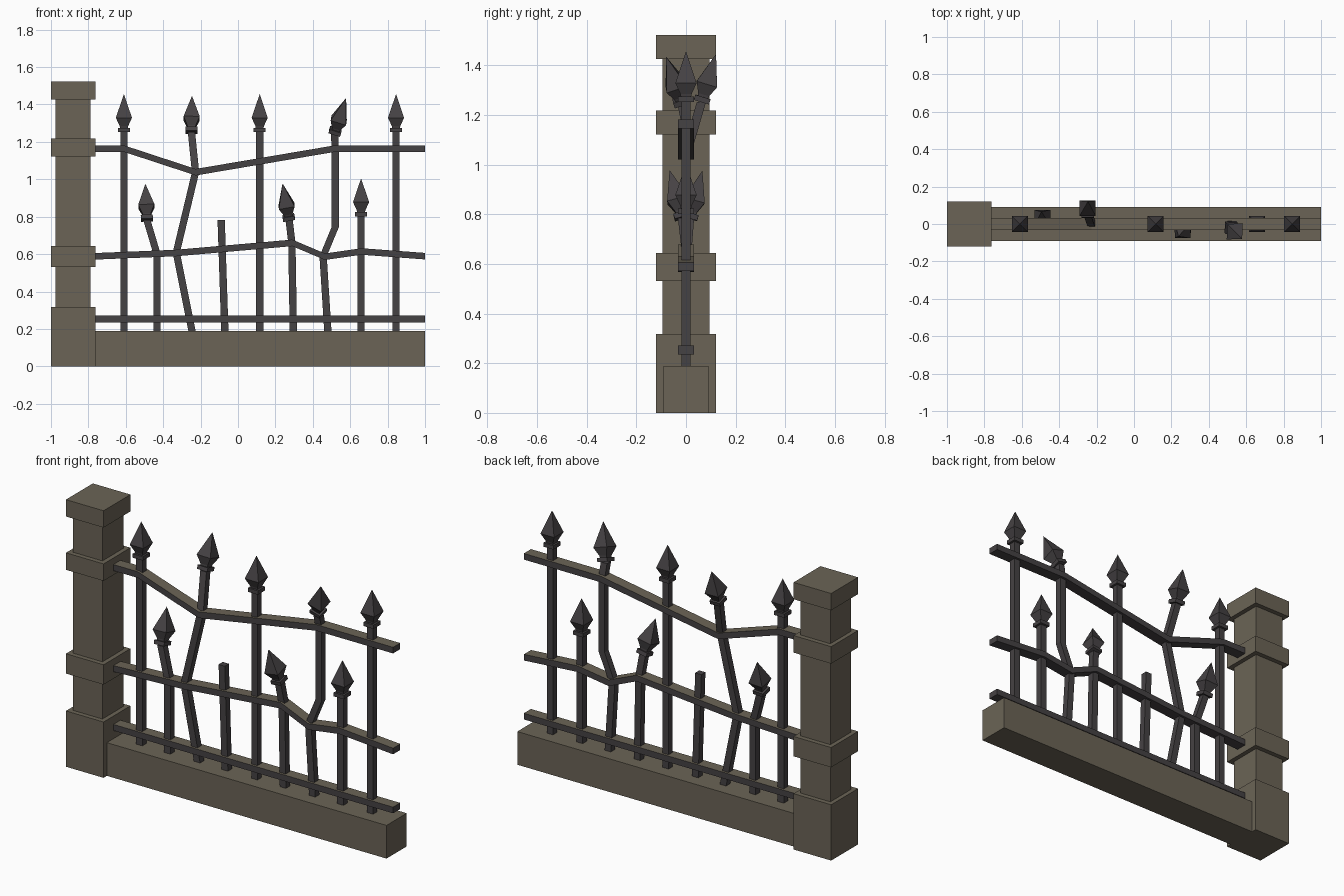
import bpy, bmesh
from mathutils import Vector

if "Cube" in bpy.data.objects:
    bpy.data.objects.remove(bpy.data.objects["Cube"])


def material(name, color):
    m = bpy.data.materials.new(name)
    m.diffuse_color = (*color, 1)
    m.use_nodes = True
    m.node_tree.nodes["Principled BSDF"].inputs["Base Color"].default_value = m.diffuse_color
    return m


STONE = material("weathered_stone", (0.147, 0.127, 0.093))
IRON = material("dark_iron", (0.060, 0.054, 0.057))


def loft(name, rings, mats, top_mat=None):
    """Skin a stack of four-cornered rings; a ring of one point makes a tip."""
    bm = bmesh.new()
    loops = [[bm.verts.new(p) for p in ring] for ring in rings]
    for a, b in zip(loops, loops[1:]):
        for i in range(4):
            j = (i + 1) % 4
            bm.faces.new((a[i], a[j], b[j], b[i]) if len(b) == 4 else (a[i], a[j], b[0]))
    bm.faces.new(loops[0][::-1])
    if len(loops[-1]) == 4:
        bm.faces.new(loops[-1])
    bmesh.ops.recalc_face_normals(bm, faces=bm.faces)
    if top_mat is not None:
        bm.normal_update()
        for f in bm.faces:
            if f.normal.z > 0.5:
                f.material_index = top_mat
    me = bpy.data.meshes.new(name)
    bm.to_mesh(me)
    bm.free()
    for m in mats:
        me.materials.append(m)
    ob = bpy.data.objects.new(name, me)
    bpy.context.collection.objects.link(ob)
    return ob


CORNERS = [(-1, -1), (1, -1), (1, 1), (-1, 1)]


def block(name, x0, x1, hy, z0, z1):
    rings = [[(x0 if a < 0 else x1, b * hy, z) for a, b in CORNERS] for z in (z0, z1)]
    return loft(name, rings, [STONE])


def rail(name, path):
    # vertical end sections, with a dusty stone-coloured top face
    rings = [[(x, a * 0.032, z + b * 0.0175) for a, b in CORNERS] for x, z in path]
    return loft(name, rings, [IRON, STONE], 1)


def bar(name, path):
    # horizontal sections keep the bar square through each bend
    rings = [[(x + a * 0.0195, y + b * 0.0185, z) for a, b in CORNERS] for x, y, z in path]
    return loft(name, rings, [IRON])


# collar, neck and spear point: (height, half width)
SPEAR = [(0, 0.032), (0.022, 0.032), (0.022, 0.021), (0.032, 0.023), (0.076, 0.043), (1, 0)]


def spear(name, base, tip):
    base, tip = Vector(base), Vector(tip)
    axis = tip - base
    rot = Vector((0, 0, 1)).rotation_difference(axis)
    rings = []
    for h, r in SPEAR:
        if r == 0:
            rings.append([tip])
        else:
            rings.append([base + rot @ Vector((a * r, b * r, h)) for a, b in CORNERS])
    return loft(name, rings, [IRON])


# stone pillar and low wall
block("pillar_shaft", -0.976, -0.789, 0.094, 0.25, 1.46)
for part, z0, z1 in [("base", 0, 0.318), ("lower_band", 0.531, 0.644),
                     ("upper_band", 1.122, 1.219), ("cap", 1.426, 1.522)]:
    block("pillar_" + part, -1.0, -0.763, 0.121, z0, z1)
block("low_wall", -0.78, 1.0, 0.091, 0, 0.189)

# rails, bent where the bars have been knocked
rail("bottom_rail", [(-0.77, 0.253), (1, 0.253)])
rail("middle_rail", [(-0.77, 0.588), (-0.33, 0.606), (0.29, 0.66),
                     (0.465, 0.586), (0.66, 0.614), (1, 0.589)])
rail("top_rail", [(-0.77, 1.164), (-0.61, 1.164), (-0.226, 1.038), (0.518, 1.164), (1, 1.164)])

# straight bars
for i, (x, z) in enumerate([(-0.61, 1.253), (0.116, 1.253), (0.845, 1.253), (0.658, 0.802)]):
    bar(f"straight_bar_{i + 1}", [(x, 0, 0.18), (x, 0, z + 0.01)])
    spear(f"straight_spear_{i + 1}", (x, 0, z), (x, 0, z + 0.203))

# bent bars: path up to the collar, then the spear tip
BENT = [
    ([(-0.433, 0, 0.18), (-0.433, 0, 0.60), (-0.487, 0.014, 0.782)], (-0.495, 0.066, 0.976)),
    ([(-0.244, 0, 0.18), (-0.33, 0, 0.608), (-0.227, 0, 1.038), (-0.249, 0.062, 1.252)],
     (-0.246, 0.121, 1.446)),
    ([(0.296, 0, 0.18), (0.288, 0, 0.66), (0.273, -0.014, 0.785)], (0.238, -0.066, 0.978)),
    ([(0.481, 0, 0.18), (0.455, 0, 0.588), (0.52, 0, 0.745), (0.52, 0, 1.164),
      (0.516, -0.016, 1.246)], (0.578, -0.08, 1.435)),
]
for i, (path, tip) in enumerate(BENT):
    bar(f"bent_bar_{i + 1}", path)
    spear(f"bent_spear_{i + 1}", path[-1], tip)

# snapped bar without a point
bar("broken_bar", [(-0.070, 0, 0.18), (-0.090, 0, 0.782)])
